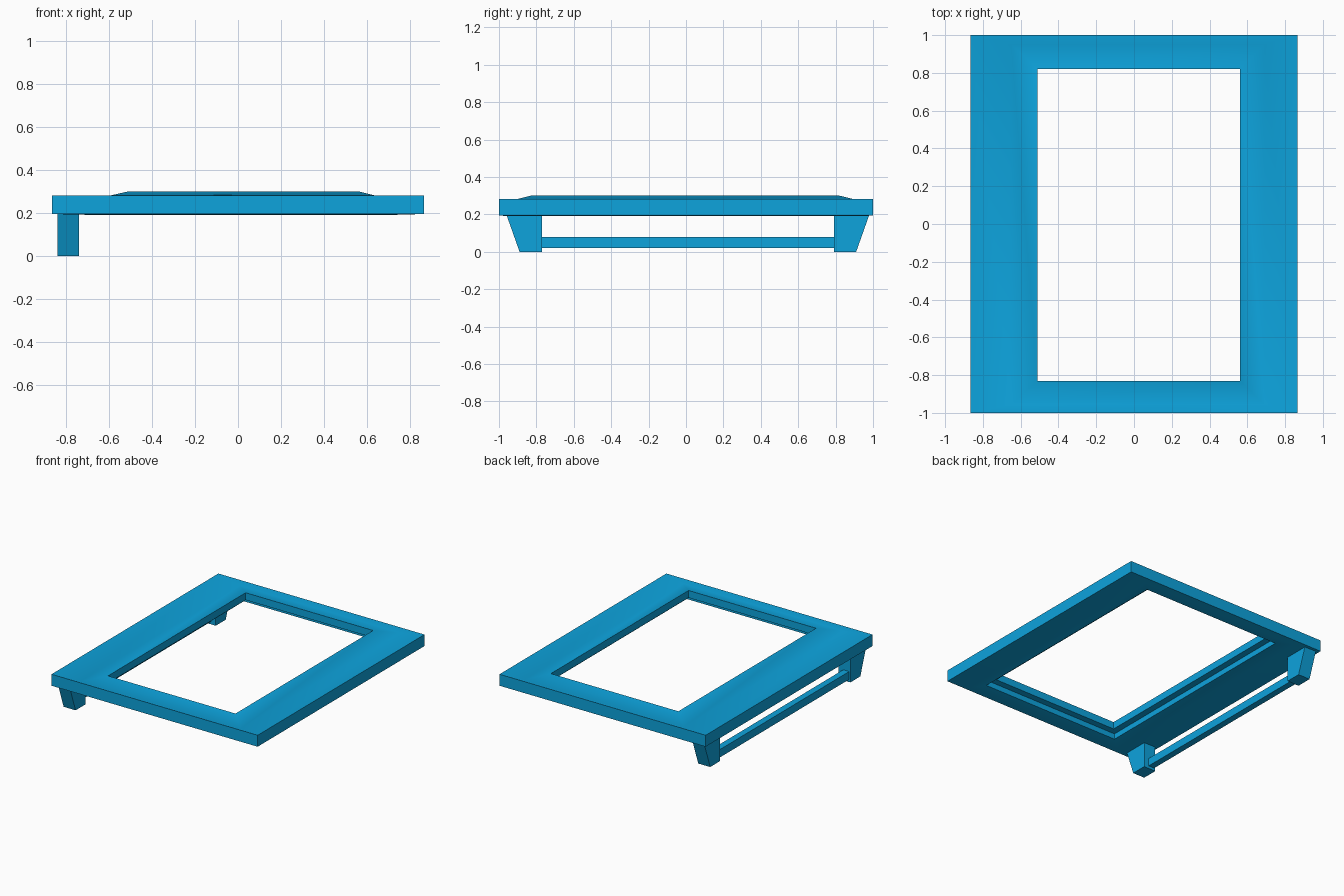
import bpy, bmesh

cube = bpy.data.objects.get("Cube")
if cube:
    bpy.data.objects.remove(cube, do_unlink=True)

# Single blue plastic colour
blue = bpy.data.materials.new("bright blue")
blue.use_nodes = True
colour = (0.004, 0.367, 0.72, 1)
blue.diffuse_color = colour
blue.node_tree.nodes["Principled BSDF"].inputs["Base Color"].default_value = colour


def finish(name, bm, smooth=False):
    bmesh.ops.recalc_face_normals(bm, faces=bm.faces)
    mesh = bpy.data.meshes.new(name)
    bm.to_mesh(mesh)
    bm.free()
    mesh.materials.append(blue)
    obj = bpy.data.objects.new(name, mesh)
    bpy.context.collection.objects.link(obj)
    if smooth:
        bpy.ops.object.select_all(action="DESELECT")
        obj.select_set(True)
        bpy.context.view_layer.objects.active = obj
        bpy.ops.object.shade_smooth_by_angle(angle=0.6)
    return obj


def skin(name, rings, closed, smooth=False):
    """Join four-sided rings of points; a closed skin wraps round, an open one is capped."""
    bm = bmesh.new()
    loops = [[bm.verts.new(p) for p in ring] for ring in rings]
    for i in range(len(loops) if closed else len(loops) - 1):
        a, b = loops[i], loops[(i + 1) % len(loops)]
        for j in range(4):
            k = (j + 1) % 4
            bm.faces.new((a[j], a[k], b[k], b[j]))
    if not closed:
        bm.faces.new(loops[0])
        bm.faces.new(loops[-1])
    return finish(name, bm, smooth)


def rect(x0, x1, y0, y1, z):
    return [(x0, y0, z), (x1, y0, z), (x1, y1, z), (x0, y1, z)]


# Frame: moulded section with a raised inner ridge, shallow valley and rebate below
outer = (-0.865, 0.865, -1, 1)
valley = (-0.65, 0.69, -0.955, 0.95)
rebate = (-0.56, 0.61, -0.88, 0.87)
opening = (-0.51, 0.56, -0.83, 0.82)
section = [(outer, 0.195), (outer, 0.282), (valley, 0.268), (opening, 0.3),
           (opening, 0.245), (rebate, 0.245), (rebate, 0.203), (valley, 0.19)]
skin("frame", [rect(*r, z) for r, z in section], True, True)

# Two tapered feet under one long side
for name, inner, low, high in (("front_foot", -0.77, -0.89, -0.96),
                               ("back_foot", 0.79, 0.91, 0.98)):
    skin(name, [rect(-0.84, -0.74, inner, low, 0),
                rect(-0.84, -0.74, inner, high, 0.198)], False)

# Rail joining the feet
skin("foot_rail", [rect(-0.83, -0.78, -0.78, 0.8, z) for z in (0.02, 0.08)], False)
